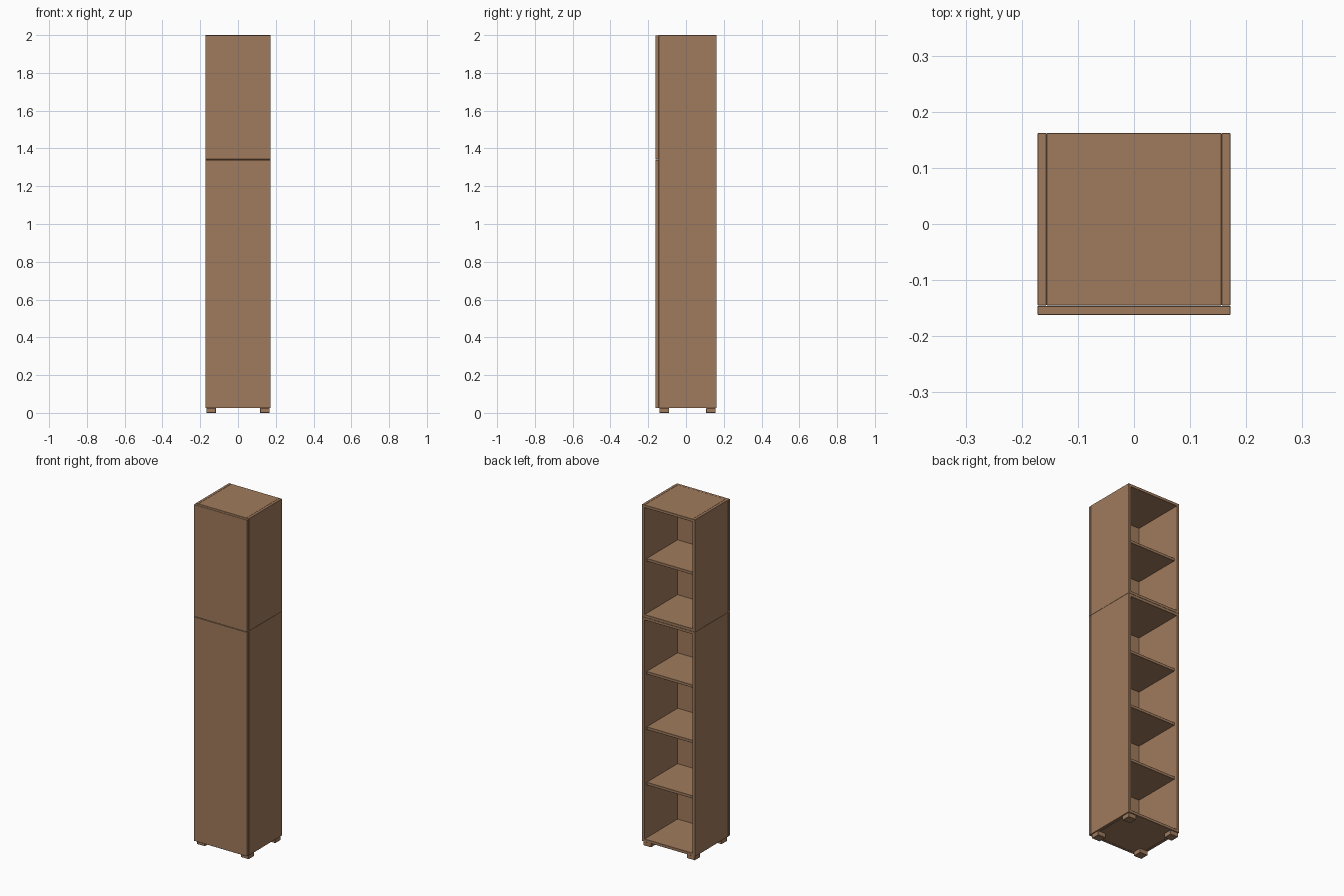
import bpy

if "Cube" in bpy.data.objects:
    bpy.data.objects.remove(bpy.data.objects["Cube"])

# Overall sizes
T = 0.016                        # board thickness
HX = 0.172                       # half width
Y_FRONT, Y_BACK = -0.162, 0.162  # door face, open back
Y_CASE = Y_FRONT + T + 0.001     # front of the carcass, just behind the doors
FOOT_H = 0.025
SPLIT = 1.341                    # joint between lower and upper cabinet
TOP = 2.0

wood = bpy.data.materials.new("brown wood")
wood.diffuse_color = (0.352, 0.198, 0.109, 1)
wood.use_nodes = True
wood.node_tree.nodes["Principled BSDF"].inputs["Base Color"].default_value = wood.diffuse_color


def board(name, x, y, z):
    """Slightly eased rectangular board given as (min, max) on each axis."""
    bpy.ops.mesh.primitive_cube_add(size=1)
    ob = bpy.context.object
    ob.name = name
    for v in ob.data.vertices:
        for i, (lo, hi) in enumerate((x, y, z)):
            v.co[i] = lo if v.co[i] < 0 else hi
    bevel = ob.modifiers.new("eased edges", 'BEVEL')
    bevel.width = 0.0008
    bevel.segments = 1
    ob.data.materials.append(wood)
    return ob


def cabinet(name, z0, z1, shelves):
    """Open-backed case with a full overlay door and evenly spaced shelves."""
    case_y = (Y_CASE, Y_BACK)
    inner = (-HX + T, HX - T)
    # sides
    board(name + "_left_side", (-HX, -HX + T), case_y, (z0, z1))
    board(name + "_right_side", (HX - T, HX), case_y, (z0, z1))
    # bottom and top between the sides
    board(name + "_bottom", inner, case_y, (z0, z0 + T))
    board(name + "_top", inner, case_y, (z1 - T, z1))
    # door
    board(name + "_door", (-HX, HX), (Y_FRONT, Y_FRONT + T),
          (z0 + 0.001, z1 - 0.001))
    # shelves, set back from the open side
    clear = (z1 - z0 - T * (shelves + 2)) / (shelves + 1)
    for i in range(shelves):
        z = z0 + T + clear + i * (clear + T)
        board(f"{name}_shelf_{i + 1}", inner, (Y_CASE, Y_BACK - 0.02), (z, z + T))


cabinet("lower_cabinet", FOOT_H, SPLIT, 3)
cabinet("upper_cabinet", SPLIT, TOP, 1)

# Feet at the corners of the carcass
IN, F = 0.005, 0.05
for side, x in (("left", -HX + IN), ("right", HX - IN - F)):
    for end, y in (("front", Y_CASE + IN), ("back", Y_BACK - IN - F)):
        board(f"{end}_{side}_foot", (x, x + F), (y, y + F), (0, FOOT_H))
